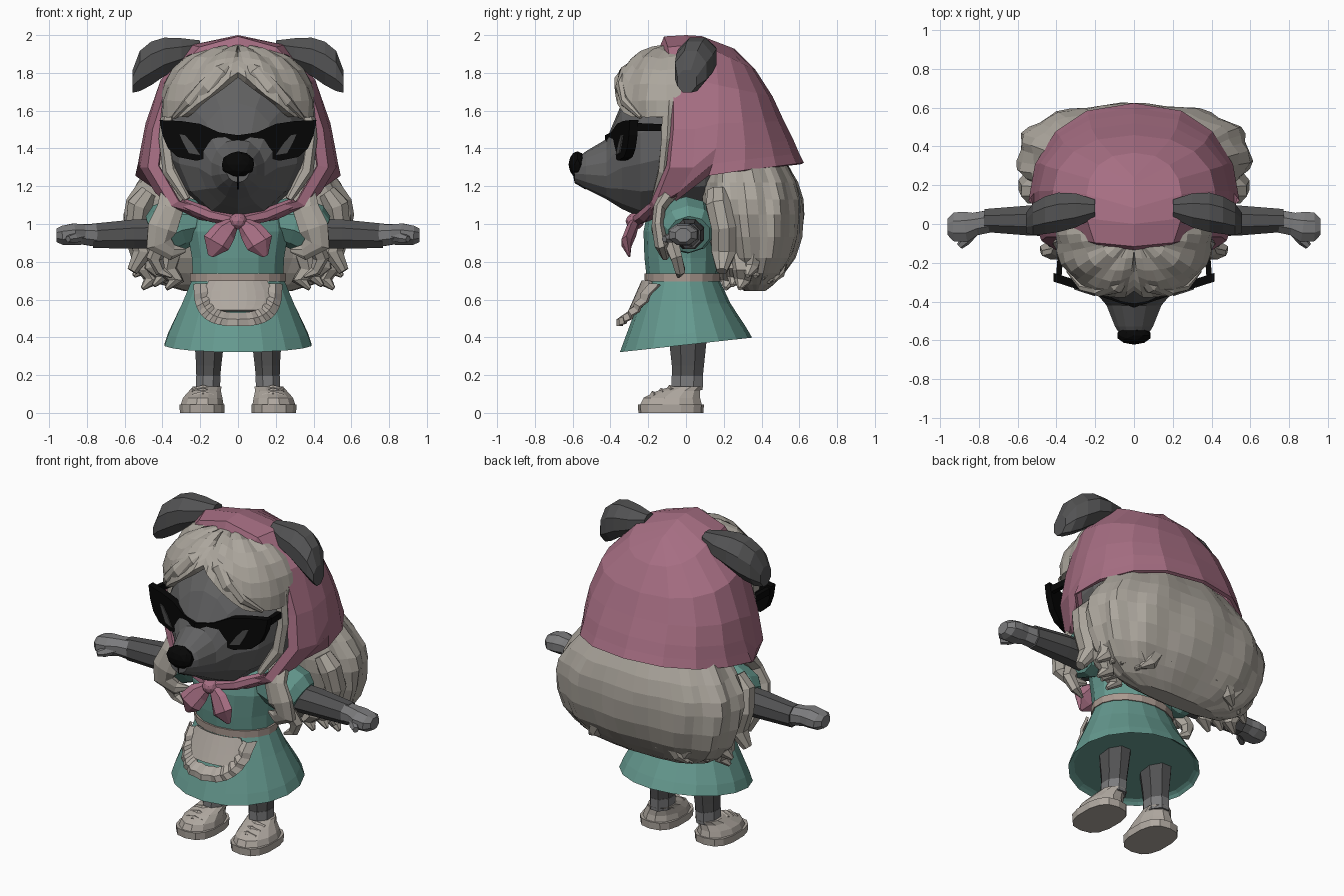
import bpy, bmesh, math, random
from mathutils import Vector

random.seed(4)

def material(name, *rgb):
    m = bpy.data.materials.new(name)
    m.diffuse_color = (*rgb, 1)
    return m

FUR = material("dark grey fur", .085, .085, .087)
FACE = material("face grey fur", .122, .122, .124)
PAW = material("grey paw", .2, .2, .205)
HAIR = material("pale hair", .41, .38, .335)
PINK = material("dusty pink cloth", .38, .155, .225)
TEAL = material("teal cloth", .13, .32, .275)
CREAM = material("cream cloth", .43, .39, .35)
BAND = material("tan band", .40, .32, .28)
BLACK = material("black", .002, .002, .002)
GLINT = material("lens grey", .07, .07, .07)

def finish(name, bm, mat, thick=0):
    bmesh.ops.remove_doubles(bm, verts=bm.verts, dist=.0005)
    bmesh.ops.recalc_face_normals(bm, faces=bm.faces)
    me = bpy.data.meshes.new(name)
    bm.to_mesh(me)
    bm.free()
    me.materials.append(mat)
    ob = bpy.data.objects.new(name, me)
    bpy.context.collection.objects.link(ob)
    if thick:
        mod = ob.modifiers.new("thickness", 'SOLIDIFY')
        mod.thickness, mod.offset = thick, 0
    return ob

def tube(name, pts, mat, n=8, ref=(0, 1, 0), axis=None, power=2, ripple=0, waves=9, turn=.5):
    """Loft of rings: (x, y, z, radius along ref, radius across)."""
    bm, rings = bmesh.new(), []
    for i, p in enumerate(pts):
        a, b = pts[max(i - 1, 0)], pts[min(i + 1, len(pts) - 1)]
        t = Vector(axis) if axis else (Vector(b[:3]) - Vector(a[:3])).normalized()
        u = Vector(ref)
        u = (u - t * u.dot(t)).normalized()
        v = t.cross(u)
        ring = []
        for k in range(n):
            g = math.tau * (k + turn) / n
            c, s = math.cos(g), math.sin(g)
            e = 2 / power
            w = 1 + ripple * math.sin(waves * g + i * .7)
            ring.append(bm.verts.new(Vector(p[:3])
                        + u * p[3] * w * math.copysign(abs(c) ** e, c)
                        + v * p[4] * w * math.copysign(abs(s) ** e, s)))
        rings.append(ring)
    for r, q in zip(rings, rings[1:]):
        for k in range(n):
            bm.faces.new((r[k], r[(k + 1) % n], q[(k + 1) % n], q[k]))
    bm.faces.new(rings[0])
    bm.faces.new(rings[-1])
    return finish(name, bm, mat)

def pair(name, pts, mat, **kw):
    for side, s in (("left", 1), ("right", -1)):
        tube(side + "_" + name, [(s * p[0], *p[1:]) for p in pts], mat, **kw)

def sheet(name, cols, mat, thick, mirror=False):
    bm = bmesh.new()
    for s in ((1, -1) if mirror else (1,)):
        g = [[bm.verts.new((s * x, y, z)) for x, y, z in c] for c in cols]
        for a, b in zip(g, g[1:]):
            for k in range(len(a) - 1):
                bm.faces.new((a[k], a[k + 1], b[k + 1], b[k]))
    bmesh.ops.dissolve_degenerate(bm, edges=bm.edges, dist=.0005)
    return finish(name, bm, mat, thick)

def ball(name, loc, size, mat):
    bm = bmesh.new()
    bmesh.ops.create_icosphere(bm, subdivisions=2, radius=1)
    for v in bm.verts:
        v.co = Vector(loc) + Vector([a * b for a, b in zip(v.co, size)])
    return finish(name, bm, mat)

UP = dict(ref=(1, 0, 0), axis=(0, 0, 1))

# Shoes, laces, ankles and legs
pair("shoe_sole", [(.19, -.08, 0, .12, .172), (.19, -.08, .045, .122, .175)], CREAM, n=14, power=2.6, **UP)
pair("shoe", [(.19, -.08, .04, .118, .17), (.187, -.075, .08, .108, .155),
              (.175, -.04, .115, .088, .118), (.163, .005, .14, .078, .088)], CREAM, n=12, **UP)
for i in range(3):
    y, z = -.165 + .045 * i, .098 + .016 * i
    pair(f"lace_{i}", [(.13, y, z - .01, .012, .012), (.185, y - .01, z + .005, .014, .014),
                       (.24, y, z - .01, .012, .012)], CREAM, n=5)
pair("ankle", [(.16, .005, .12, .068, .09), (.157, .007, .195, .071, .091)], PAW, n=8, **UP)
pair("leg", [(.158, .007, .185, .068, .088), (.155, .01, .25, .072, .092), (.15, .01, .45, .092, .115)], FUR, n=8, **UP)

# Dress
skirt = tube("skirt", [(0, 0, .385, .36, .32), (0, 0, .375, .38, .335), (0, 0, .36, .395, .35),
                       (0, -.005, .42, .375, .322), (0, -.01, .58, .30, .245), (0, -.015, .71, .245, .19)],
             TEAL, n=18, **UP)
for v in skirt.data.vertices:
    if v.co.z < .45:
        v.co.z += .11 * v.co.y
tube("bodice", [(0, -.015, .69, .245, .19), (0, -.02, .82, .25, .2), (0, -.02, .96, .275, .205),
                (0, -.02, 1.06, .26, .185), (0, 0, 1.14, .14, .12)], TEAL, n=14, **UP)
tube("waistband", [(0, -.015, .695, .257, .203), (0, -.015, .738, .257, .205)], BAND, n=18, **UP)
pair("sleeve", [(.2, 0, 1.02, .13, .11), (.3, 0, 1.01, .155, .14), (.39, .01, .97, .15, .14),
                (.435, .015, .945, .115, .11)], TEAL, n=10)

# Apron following the skirt, with a ruffled rim
def apron_point(x, z, off):
    f = (.71 - z) / .35
    rx, ry = .25 + .14 * f, .2 + .155 * f
    return (x, -ry * math.sqrt(max(0, 1 - (x / rx) ** 2)) - off, z)

rows = [(.697, .15), (.64, .18), (.6, .185), (.565, .17), (.54, .13)]
sheet("apron", [[apron_point(w * (c / 4 - 1), z, .02) for z, w in rows] for c in range(9)], CREAM, .02)
ruffle = []
for c in range(23):
    a = math.pi * c / 22
    wave = .014 * (c % 2)
    cx, cz = math.copysign(abs(math.cos(a)) ** .7, math.cos(a)), math.sin(a) ** .7
    ruffle.append([apron_point(cx * (.165 + .032 * k), .68 - cz * (.155 + .033 * k), (.015, .05, .035)[k] + wave)
                   for k in range(3)])
sheet("apron_ruffle", ruffle, CREAM, .016)

# Arms and hands
pair("arm", [(.3, .015, .95, .09, .09), (.55, .018, .947, .083, .083), (.77, .018, .937, .064, .07)], FUR, n=8)
pair("hand", [(.755, .012, .94, .062, .064), (.82, 0, .945, .064, .058), (.87, -.015, .945, .085, .062),
              (.93, -.015, .94, .08, .055), (.962, -.015, .94, .045, .038)], PAW, n=8)
pair("thumb", [(.83, -.04, .935, .028, .028), (.87, -.085, .925, .028, .028), (.9, -.115, .92, .018, .018)],
     PAW, n=6, ref=(0, 0, 1))

# Head with muzzle, nose and mouth
head = [(-.59, 1.28, .06, .06), (-.53, 1.285, .10, .10), (-.42, 1.29, .145, .16), (-.34, 1.36, .215, .28),
        (-.24, 1.4, .32, .365), (-.08, 1.45, .38, .42), (.1, 1.47, .4, .43), (.3, 1.5, .3, .32), (.38, 1.5, .15, .15)]
tube("head", [(0, y, z, a, b) for y, z, a, b in head], FACE, n=14, ref=(1, 0, 0), axis=(0, 1, 0))
ball("nose", (0, -.575, 1.315), (.09, .047, .07), BLACK)
tube("mouth_crease", [(0, -.592, 1.26, .006, .008), (0, -.585, 1.22, .006, .008), (0, -.53, 1.188, .006, .008)],
     BLACK, n=4, ref=(1, 0, 0))

# Broad floppy ears
pair("ear", [(.2, .08, 1.935, .05, .04), (.3, .07, 1.905, .095, .085), (.39, .06, 1.885, .11, .11),
             (.46, .045, 1.85, .105, .125), (.52, .025, 1.81, .09, .115), (.558, .005, 1.755, .055, .065)],
     FUR, n=8, axis=(1, 0, 0))

# Sunglasses: bent cat-eye frame, lens plates and temples
def bent_plate(name, outline, front, depth, mat):
    bm = bmesh.new()
    for s in (1, -1):
        a = [bm.verts.new((s * x, front + .32 * x, z)) for x, z in outline]
        b = [bm.verts.new((s * x, front + depth + .32 * x, z)) for x, z in outline]
        bm.faces.new(a)
        bm.faces.new(b[::-1])
        for k in range(len(a)):
            j = (k + 1) % len(a)
            bm.faces.new((a[k], b[k], b[j], a[j]))
    return finish(name, bm, mat)

bent_plate("glasses_frame", [(0, 1.47), (.1, 1.485), (.2, 1.53), (.3, 1.545), (.415, 1.55), (.4, 1.47), (.37, 1.4),
                             (.32, 1.355), (.22, 1.335), (.14, 1.355), (.08, 1.41), (0, 1.43)], -.43, .045, BLACK)
bent_plate("lens_glint", [(.2, 1.365), (.26, 1.375), (.29, 1.43), (.31, 1.475), (.28, 1.47), (.24, 1.425)],
           -.437, .008, GLINT)
pair("temple_bar", [(.39, -.3, 1.515, .02, .03), (.375, -.1, 1.51, .02, .025)], BLACK, n=4, ref=(1, 0, 0))

# Swept fringe, parted in the middle, with broad smooth strands
fringe = []
for c in range(13):
    a = math.radians(-2 + c * 8.3)
    low = math.radians(36 - 44 * min(1, c / 5.5))
    col = []
    for r in range(7):
        e = math.radians(84) + (low - math.radians(84)) * r / 6
        w = 1 + .025 * math.sin(c * 1.5 - r * .9) - (.05 if c == 0 else 0)
        ce = math.cos(e) ** .8
        col.append((max(0, .39 * w * ce * math.sin(a)) if c else 0, -.05 - .34 * w * ce * math.cos(a),
                    1.61 + .315 * w * math.sin(e)))
    fringe.append(col)
sheet("fringe", fringe, HAIR, .045, mirror=True)
pair("fringe_strand", [(.02, -.25, 1.865, .03, .02), (.09, -.325, 1.805, .045, .03), (.17, -.345, 1.72, .05, .03),
                       (.25, -.315, 1.64, .045, .03), (.34, -.24, 1.565, .012, .012)], HAIR, n=8, ref=(1, 0, 0))
pair("temple_lock", [(.36, -.09, 1.65, .04, .04), (.385, -.1, 1.45, .035, .035), (.36, -.12, 1.28, .03, .04),
                     (.27, -.17, 1.13, .015, .02)], HAIR, n=6)

# Hair mass down the back: height, half width, front y, back y
mass = [(1.42, .4, .1, .47), (1.32, .455, .1, .535), (1.22, .53, .08, .59), (1.13, .585, .08, .615),
        (1.05, .6, .09, .62), (.93, .585, .12, .61), (.82, .55, .16, .575), (.74, .49, .21, .52),
        (.68, .4, .26, .465), (.645, .28, .31, .42)]
tube("back_hair", [(0, (f + b) / 2, z, w, (b - f) / 2) for z, w, f, b in mass], HAIR, n=44, power=2.4,
     ripple=.03, waves=11, **UP)

# Front locks over the shoulders and curly ends
pair("shoulder_lock", [(.35, -.08, 1.18, .05, .06), (.36, -.14, 1.08, .035, .075), (.4, -.15, .98, .035, .085),
                       (.42, -.13, .9, .04, .075), (.35, -.11, .85, .03, .045), (.28, -.09, .86, .01, .012)], HAIR, n=8)
pair("outer_lock", [(.47, .17, 1.17, .06, .05), (.52, .17, 1.1, .07, .07), (.54, .2, .98, .07, .06),
                    (.5, .2, .85, .07, .06), (.56, .19, .75, .03, .03)], HAIR, n=8)
pair("hanging_curl", [(.4, -.08, .9, .045, .05), (.44, -.05, .82, .035, .045), (.41, -.03, .75, .03, .03),
                      (.35, -.04, .72, .008, .008)], HAIR, n=6)
for i in range(9):
    a = math.radians(-40 + i * 14)
    x, y = .47 * math.cos(a), .33 + .17 * math.sin(a)
    z, d = .79 + random.uniform(-.03, .04) + .03 * math.sin(a), random.uniform(-.04, .05)
    pair(f"curl_{i}", [(x, y, z + .09, .07, .07), (x * 1.05, y + .01, z, .06, .06),
                       (x + d, y + .005, z - .06, .045, .045), (x + d + .05, y - .01, z - .1, .012, .012)], HAIR, n=7)

# Kerchief: face rim, cheek and side columns, then swept round to the back
rim = [(0, -.11, 1.985), (.2, -.09, 1.93), (.365, -.06, 1.75), (.445, -.06, 1.5), (.47, -.08, 1.3), (.35, -.16, 1.1),
       (0, -.24, 1.0)]
cheek = [(0, 0, 1.99), (.24, .03, 1.94), (.4, .05, 1.76), (.475, .05, 1.5), (.51, .04, 1.3), (.43, -.04, 1.17),
         (.2, -.18, 1.03)]
flank = [(0, .08, 1.985), (.24, .15, 1.91), (.41, .17, 1.73), (.48, .17, 1.53), (.505, .16, 1.4), (.52, .14, 1.32),
         (.535, .12, 1.26)]
back = [(.25, 1.92), (.36, 1.81), (.45, 1.67), (.51, 1.54), (.56, 1.44), (.59, 1.37), (.615, 1.32)]
inner = [(x * .89, y - .015, 1.42 + (z - 1.42) * .93) for x, y, z in rim]
cols = [inner, rim, cheek, flank]
for deg in (22, 45, 67, 90):
    s = math.sin(math.radians(deg))
    c = math.cos(math.radians(deg)) ** .85 if deg < 90 else 0
    cols.append([(x * c, y + (by - y) * s, z + (bz - z) * s) for (x, y, z), (by, bz) in zip(flank, back)])
sheet("kerchief", cols, PINK, .02, mirror=True)

# Kerchief knot and tails
ball("kerchief_knot", (0, -.27, 1.015), (.05, .05, .045), PINK)
pair("kerchief_tail", [(.02, -.27, 1.01, .025, .03), (.07, -.29, .96, .03, .065), (.115, -.315, .90, .03, .075),
                       (.145, -.3, .83, .006, .015)], PINK, n=6)
pair("kerchief_tie", [(.02, -.26, 1.02, .03, .03), (.14, -.22, 1.045, .035, .035), (.3, -.16, 1.11, .02, .03)], PINK, n=6)
